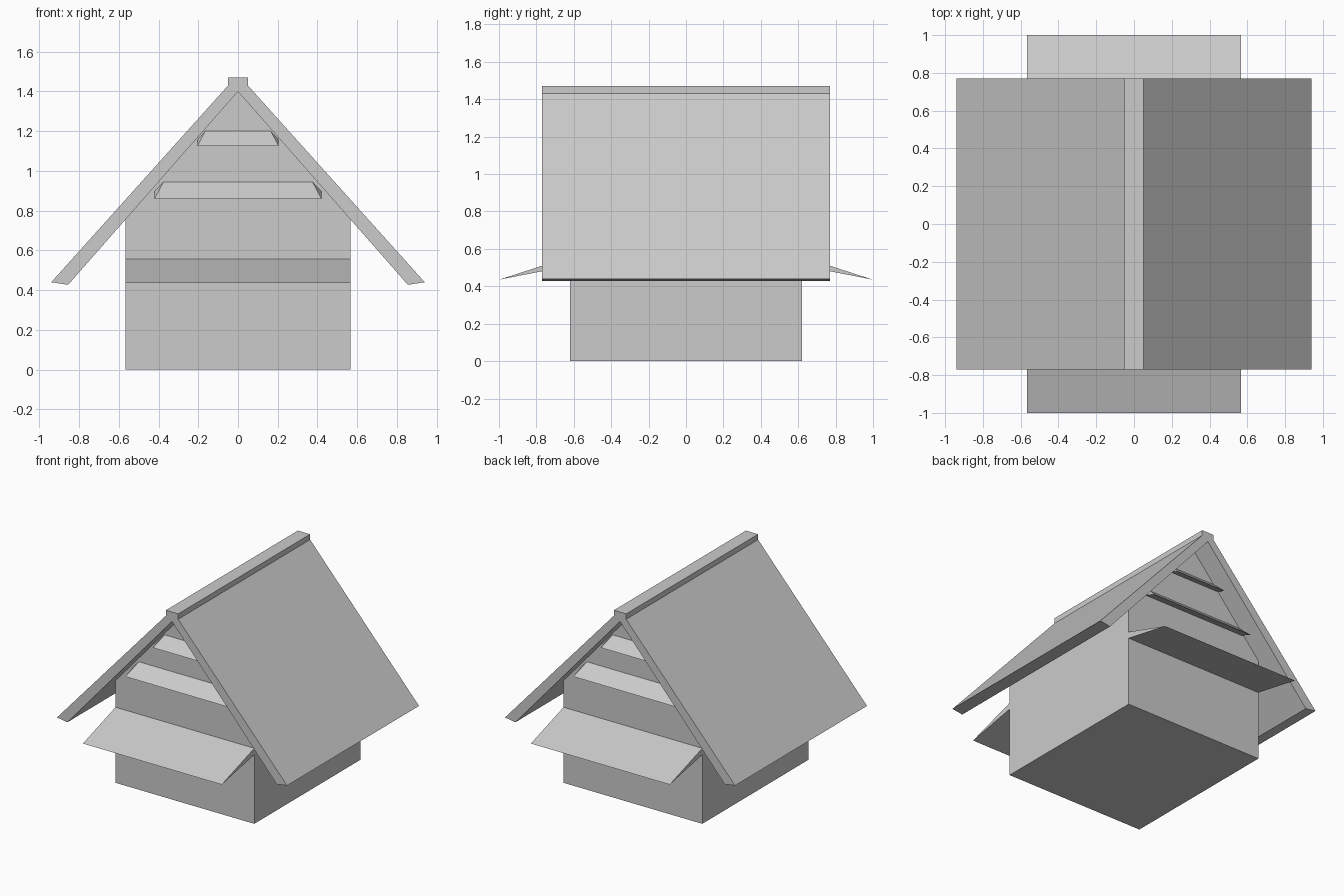
import bpy
import bmesh
from mathutils import Vector

default = bpy.data.objects.get("Cube")
if default:
    bpy.data.objects.remove(default, do_unlink=True)

grey = bpy.data.materials.new("plain_grey")
grey.use_nodes = True
grey.diffuse_color = (0.6, 0.6, 0.6, 1)
grey.node_tree.nodes["Principled BSDF"].inputs["Base Color"].default_value = (0.6, 0.6, 0.6, 1)


def loft(name, start, end):
    """Closed solid between two matching outlines."""
    bm = bmesh.new()
    a = [bm.verts.new(Vector(p)) for p in start]
    b = [bm.verts.new(Vector(p)) for p in end]
    bm.faces.new(a)
    bm.faces.new(b[::-1])
    for i in range(len(a)):
        j = (i + 1) % len(a)
        bm.faces.new((a[i], b[i], b[j], a[j]))
    bmesh.ops.recalc_face_normals(bm, faces=bm.faces)
    mesh = bpy.data.meshes.new(name)
    bm.to_mesh(mesh)
    bm.free()
    mesh.materials.append(grey)
    obj = bpy.data.objects.new(name, mesh)
    bpy.context.collection.objects.link(obj)
    return obj


def gable_solid(name, right_half, half_depth):
    """Mirror a half outline in x and extrude it along y."""
    outline = right_half + [(-x, z) for x, z in reversed(right_half) if x > 0]
    return loft(name, [(x, -half_depth, z) for x, z in outline],
                [(x, half_depth, z) for x, z in outline])


def wedge(name, side, reach, top, bottom, tip, top_x, tip_x):
    """Sloping slat that tapers from the wall to a thin outer edge."""
    wall = 0.62 * side
    outer = (0.62 + reach) * side
    ends = [[(s * top_x, wall, top), (s * tip_x, wall, bottom), (s * tip_x, outer, tip)]
            for s in (-1, 1)]
    return loft(name, *ends)


# House body with gable ends that meet the underside of the roof
gable_solid("house_body", [(0, 1.4), (0.567, 0.755), (0.567, 0)], 0.62)

# Roof: two slabs and the raised ridge in one section
outer = [(0.05, 1.47), (0.05, 1.43), (0.94, 0.44), (0.855, 0.427)]
section = outer + [(0, 1.4)] + [(-x, z) for x, z in reversed(outer)]
loft("roof", [(x, -0.77, z) for x, z in section], [(x, 0.77, z) for x, z in section])

# Awning and two gable slats on both ends
for end, side in (("front", -1), ("back", 1)):
    wedge(end + "_awning", side, 0.38, 0.558, 0.51, 0.435, 0.567, 0.567)
    wedge(end + "_lower_slat", side, 0.095, 0.945, 0.897, 0.86, 0.375, 0.42)
    wedge(end + "_upper_slat", side, 0.08, 1.2, 1.157, 1.125, 0.165, 0.205)
